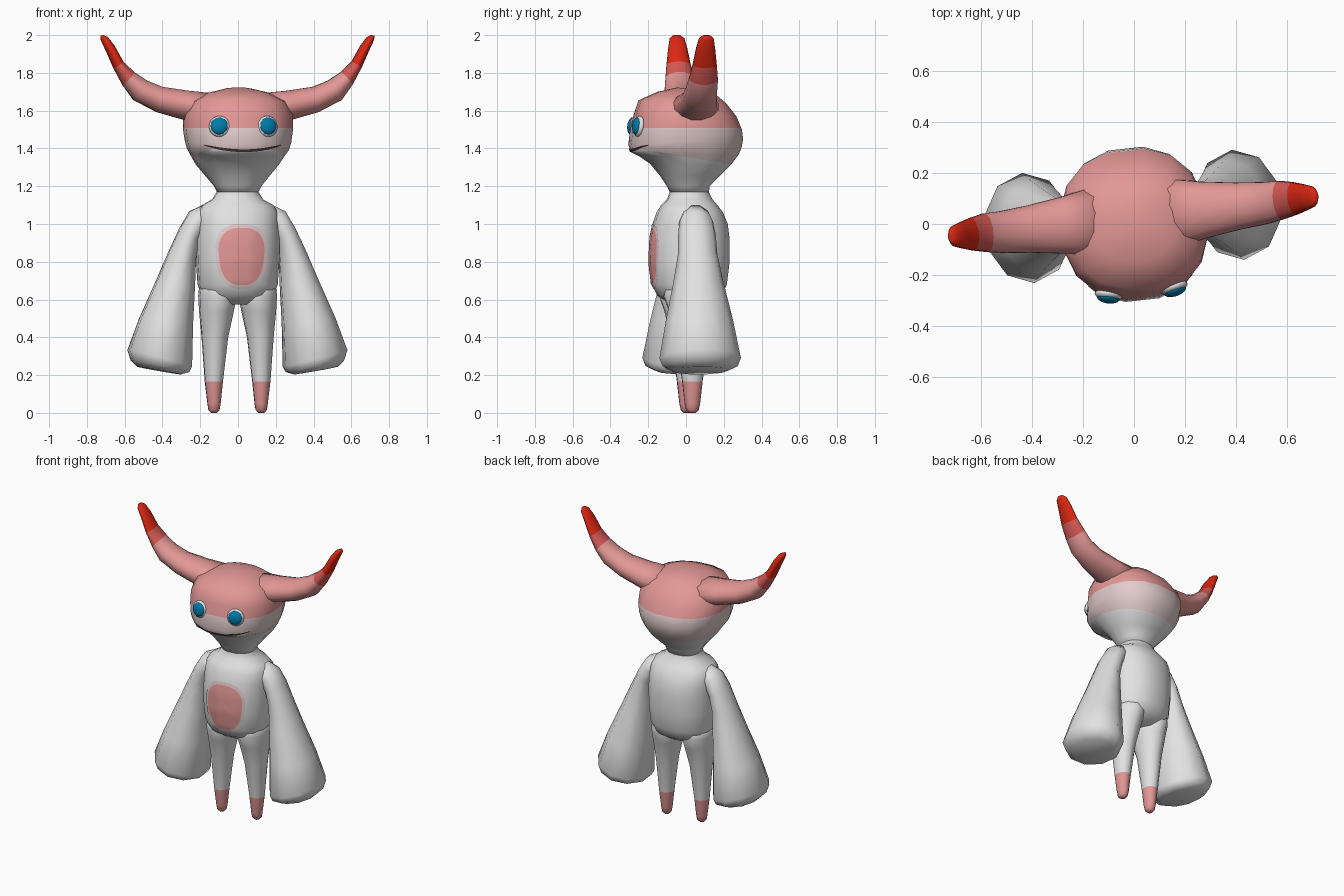
import bpy, bmesh, math
from mathutils import Vector, Matrix
from mathutils.bvhtree import BVHTree

if "Cube" in bpy.data.objects:
    bpy.data.objects.remove(bpy.data.objects["Cube"])

TURN = Matrix.Rotation(math.radians(6.3), 4, 'Z')   # the whole figure stands slightly turned


def mat(name, r, g, b):
    m = bpy.data.materials.new(name)
    m.diffuse_color = (r, g, b, 1)
    m.use_nodes = True
    m.node_tree.nodes["Principled BSDF"].inputs["Base Color"].default_value = m.diffuse_color
    return m


WHITE = mat("white", .76, .76, .76)
PINK = mat("pink", .76, .31, .30)
PALE = mat("pale_pink", .76, .60, .60)
ROSE = mat("rose", .66, .10, .09)
RED = mat("red", .70, .02, .006)
BLUE = mat("blue", .0, .20, .40)
DARK = mat("dark", .06, .03, .03)


def finish(name, bm, mats, rule=None, cuts=()):
    """Cut colour borders, colour faces by rule, return a surface tree."""
    for co, no in cuts:
        bmesh.ops.bisect_plane(bm, geom=bm.verts[:] + bm.edges[:] + bm.faces[:],
                               plane_co=co, plane_no=no)
    bmesh.ops.recalc_face_normals(bm, faces=bm.faces[:])
    for f in bm.faces:
        f.smooth = True
        if rule:
            f.material_index = rule(f.calc_center_median())
    tree = BVHTree.FromBMesh(bm)
    me = bpy.data.meshes.new(name)
    bm.to_mesh(me)
    bm.free()
    for m in mats:
        me.materials.append(m)
    me.transform(TURN)
    ob = bpy.data.objects.new(name, me)
    bpy.context.collection.objects.link(ob)
    return tree


def spow(v, e):
    return math.copysign(abs(v) ** e, v)


def loft(rings, n, p=2.0):
    """Skin (centre, u, v) superellipse rings and cap both ends."""
    bm = bmesh.new()
    loops = []
    for c, u, v in rings:
        loop = []
        for i in range(n):
            a = 2 * math.pi * (i + .5) / n
            loop.append(bm.verts.new(c + u * spow(math.cos(a), 2 / p) + v * spow(math.sin(a), 2 / p)))
        loops.append(loop)
    for a, b in zip(loops, loops[1:]):
        for i in range(n):
            j = (i + 1) % n
            bm.faces.new((a[i], a[j], b[j], b[i]))
    bm.faces.new(loops[0])
    bm.faces.new(loops[-1])
    return bm


def limb_ring(s, x0, z0, x1, z1, y, hy):
    """Ring from its two side points in the front view."""
    a, b = Vector((s * x0, y, z0)), Vector((s * x1, y, z1))
    return (a + b) / 2, (b - a) / 2, Vector((0, hy, 0))


def trunk_ring(yf, zf, yb, zb, hw):
    """Ring from its front and back points in the side view."""
    a, b = Vector((0, yf, zf)), Vector((0, yb, zb))
    return (a + b) / 2, Vector((hw, 0, 0)), (b - a) / 2


# torso
torso = finish("torso", loft([trunk_ring(f, z, b, z, w) for z, f, b, w in (
    (.575, -.08, .12, .12), (.62, -.15, .19, .19), (.68, -.18, .215, .212),
    (.80, -.195, .23, .22), (.92, -.19, .23, .222), (1.0, -.175, .22, .22),
    (1.06, -.155, .195, .215), (1.10, -.13, .165, .19), (1.13, -.10, .14, .135),
    (1.17, -.085, .12, .11), (1.21, -.08, .11, .11))], 16, 2.3), [WHITE])

# head, with pink crown and pale band
head_rings = [trunk_ring(*r) for r in (
    (-.08, 1.16, .12, 1.16, .105), (-.10, 1.20, .125, 1.20, .125),
    (-.14, 1.26, .175, 1.25, .17), (-.19, 1.32, .235, 1.31, .22),
    (-.25, 1.36, .28, 1.37, .25), (-.292, 1.38, .295, 1.41, .268),
    (-.305, 1.42, .302, 1.45, .28), (-.295, 1.50, .295, 1.50, .29),
    (-.275, 1.58, .265, 1.57, .29), (-.25, 1.655, .21, 1.64, .25),
    (-.15, 1.70, .15, 1.69, .16), (-.05, 1.722, .07, 1.715, .06))]
head = finish("head", loft(head_rings, 16, 2.3), [WHITE, PALE, PINK],
              lambda c: 2 if c.z > 1.507 else 1 if c.z > 1.35 - .15 * c.y else 0,
              [((0, 0, 1.507), (0, 0, 1)), ((0, 0, 1.35), (0, .15, 1))])

for s, side in ((-1, "left"), (1, "right")):
    # leg with pink foot
    finish(side + "_leg", loft([limb_ring(s, x0, z, x1, z, .02, hy) for z, x0, x1, hy in (
        (.70, .03, .20, .14), (.62, .005, .209, .155), (.54, .02, .205, .125),
        (.40, .05, .192, .088), (.165, .078, .175, .055), (.05, .09, .161, .042),
        (.015, .096, .156, .034), (0, .11, .142, .018))], 12), [WHITE, PINK],
        lambda c: 1 if c.z < .165 else 0)

    # arm flaring into a wide blunt hand
    finish(side + "_arm", loft([limb_ring(s, *r) for r in (
        (.12, 1.00, .18, 1.105, .03, .07), (.18, .95, .255, 1.07, .03, .09),
        (.205, .91, .308, .98, .03, .10), (.22, .82, .365, .86, .03, .105),
        (.225, .67, .435, .70, .03, .135), (.235, .47, .525, .50, .03, .18),
        (.24, .245, .587, .335, .03, .217), (.255, .215, .57, .28, .03, .20),
        (.30, .203, .535, .245, .03, .15))], 10), [WHITE])

    # horn with rose band and red tip
    finish(side + "_horn", loft([limb_ring(s, *r) for r in (
        (.14, 1.52, .08, 1.69, .025, .15), (.29, 1.55, .26, 1.708, .025, .115),
        (.43, 1.59, .40, 1.728, .025, .095), (.555, 1.655, .48, 1.76, .025, .085),
        (.612, 1.735, .55, 1.805, .03, .078), (.66, 1.825, .608, 1.86, .03, .066),
        (.70, 1.915, .655, 1.945, .03, .052), (.728, 1.975, .69, 1.99, .03, .04),
        (.73, 1.997, .712, 2.0, .03, .02))], 12), [PINK, ROSE, RED],
        lambda c, s=s: (lambda t: 2 if t > 2.275 else 1 if t > 2.185 else 0)(c.z + .68 * s * c.x))

    # eyes seated on the face
    hit, nor, _, _ = head.ray_cast(Vector((s * .128, -1, 1.517)), Vector((0, 1, 0)))
    nor = (nor + Vector((0, -.6, 0))).normalized()
    face = nor.to_track_quat('Z', 'Y').to_matrix().to_4x4()
    for part, m, r, deep, lift in (("eyeball", WHITE, .056, .024, 0), ("iris", BLUE, .046, .022, .012)):
        bm = bmesh.new()
        bmesh.ops.create_uvsphere(bm, u_segments=20, v_segments=10, radius=1)
        bm.transform(Matrix.Translation(hit + nor * lift) @ face @ Matrix.Diagonal((r, r, deep, 1)))
        finish(side + "_" + part, bm, [m])


def project(bm, tree, x, z, lift):
    """Vertex laid just in front of a surface, seen from the front."""
    hit = tree.ray_cast(Vector((x, -1, z)), Vector((0, 1, 0)))[0]
    return bm.verts.new(hit + Vector((0, -lift, 0)))


# belly patch, pink with a pale rim
bm = bmesh.new()
N = 32
rings = []
for k in (.1, .3, .5, .7, .88, 1):
    row = []
    for i in range(N):
        a = 2 * math.pi * i / N
        c, t = spow(math.cos(a), .78), spow(math.sin(a), .78)
        row.append(project(bm, torso, .137 * k * c * (1 + .1 * t), .828 + .173 * k * t, .005))
    rings.append(row)
bm.faces.new(rings[0])
rim = []
for k, (a, b) in enumerate(zip(rings, rings[1:])):
    for i in range(N):
        f = bm.faces.new((a[i], a[(i + 1) % N], b[(i + 1) % N], b[i]))
        if k == 4:
            f.material_index = 1
finish("belly_patch", bm, [PINK, PALE])

# mouth line
bm = bmesh.new()
pairs = []
for i in range(25):
    x = -.205 + .41 * i / 24
    z = 1.388 + .03 * (x / .205) ** 2
    h = .006 * (1 - (x / .215) ** 4) + .001
    pairs.append([project(bm, head, x, z + d, .005) for d in (-h, h)])
for a, b in zip(pairs, pairs[1:]):
    bm.faces.new((a[0], b[0], b[1], a[1]))
finish("mouth", bm, [DARK])
